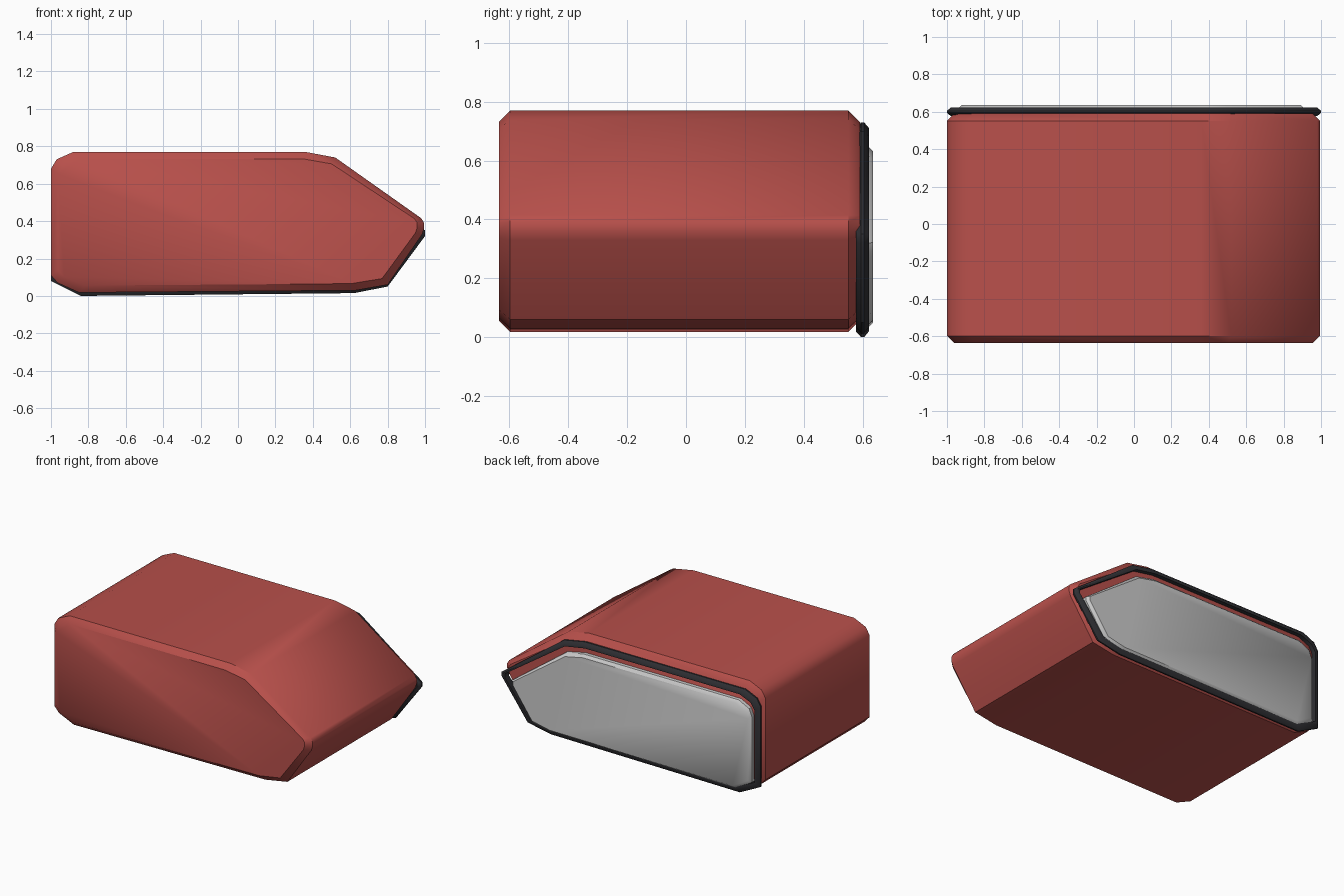
import bpy, bmesh, math

if "Cube" in bpy.data.objects:
    bpy.data.objects.remove(bpy.data.objects["Cube"])


def material(name, color):
    m = bpy.data.materials.new(name)
    m.diffuse_color = color
    m.use_nodes = True
    m.node_tree.nodes["Principled BSDF"].inputs["Base Color"].default_value = m.diffuse_color
    return m


def inset(profile, d):
    # shrink an x-z outline so its bounds move in by d
    xs, zs = [p[0] for p in profile], [p[1] for p in profile]
    cx, cz = (min(xs) + max(xs)) / 2, (min(zs) + max(zs)) / 2
    sx = 1 - 2 * d / (max(xs) - min(xs))
    sz = 1 - 2 * d / (max(zs) - min(zs))
    return [(cx + (x - cx) * sx, cz + (z - cz) * sz) for x, z in profile]


def loft(name, profile, sections, mat=None, ring=False):
    # sections are (inset, y); a ring joins last to first, otherwise ends are capped
    bm = bmesh.new()
    rows = [[bm.verts.new((x, y, z)) for x, z in inset(profile, d)]
            for d, y in sections]
    n = len(profile)
    pairs = list(zip(rows, rows[1:]))
    if ring:
        pairs.append((rows[-1], rows[0]))
    else:
        bm.faces.new(rows[0])
        bm.faces.new(rows[-1])
    for a, b in pairs:
        for i in range(n):
            j = (i + 1) % n
            bm.faces.new((a[i], a[j], b[j], b[i]))
    bmesh.ops.recalc_face_normals(bm, faces=bm.faces)
    me = bpy.data.meshes.new(name)
    bm.to_mesh(me)
    bm.free()
    ob = bpy.data.objects.new(name, me)
    bpy.context.collection.objects.link(ob)
    if mat:
        me.materials.append(mat)
    bpy.context.view_layer.objects.active = ob
    ob.select_set(True)
    bpy.ops.object.shade_smooth_by_angle(angle=math.radians(40))
    ob.select_set(False)
    return ob


red = material("red_shell", (0.48, 0.08, 0.07, 1))
black = material("black_rubber", (0.03, 0.03, 0.035, 1))

# Main shell, chamfered at both ends
body = [(-1, 0.11), (-0.965, 0.07), (-0.85, 0.018), (0.63, 0.03), (0.80, 0.06),
        (0.985, 0.33), (0.995, 0.36), (0.995, 0.39), (0.98, 0.415),
        (0.52, 0.74), (0.36, 0.77), (-0.88, 0.77), (-0.97, 0.73), (-1, 0.68)]
loft("shell", body,
     [(0.037, -0.635), (0, -0.598), (0, 0.552), (0.04, 0.592)], red)

# Rim seal around the back opening
rim = [(-1, 0.08), (-0.84, 0.0), (0.62, 0.015), (0.80, 0.05), (1, 0.32),
       (1, 0.35), (0.52, 0.70), (0.36, 0.73), (-0.88, 0.73), (-0.97, 0.69), (-1, 0.64)]
loft("rim_seal", rim,
     [(0.02, 0.577), (0, 0.595), (0, 0.605), (0.02, 0.622), (0.036, 0.622), (0.036, 0.577)],
     black, ring=True)

# Back panel inside the rim
panel = [(-0.94, 0.10), (-0.82, 0.03), (0.62, 0.04), (0.76, 0.07), (0.91, 0.29),
         (0.91, 0.32), (0.50, 0.62), (0.36, 0.65), (-0.84, 0.65), (-0.92, 0.61), (-0.94, 0.56)]
loft("back_panel", panel, [(0, 0.585), (0, 0.617), (0.018, 0.635)])
